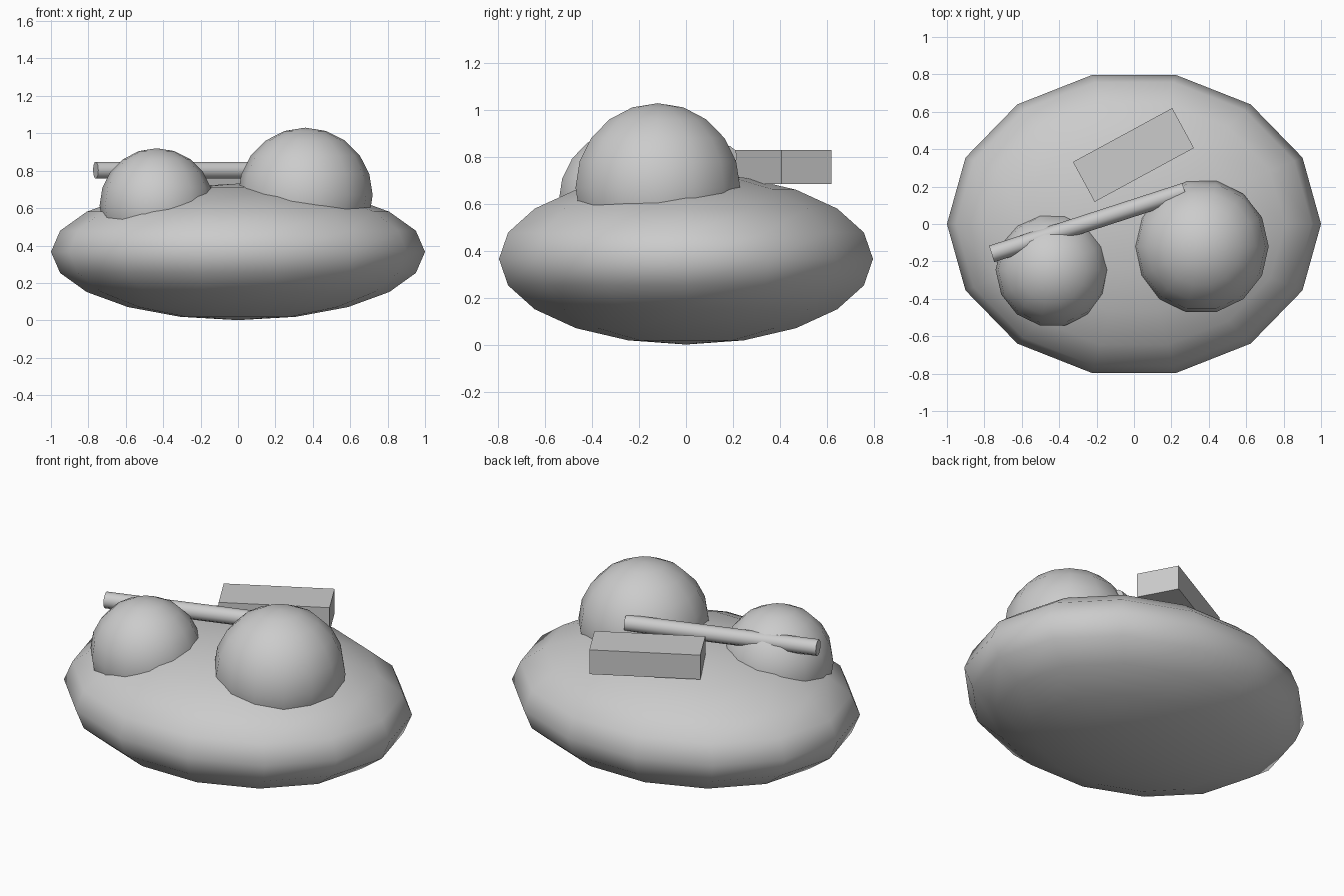
import bpy, bmesh, math
from mathutils import Matrix

if "Cube" in bpy.data.objects:
    bpy.data.objects.remove(bpy.data.objects["Cube"])

grey = bpy.data.materials.new("plain grey")
grey.diffuse_color = (0.6, 0.6, 0.6, 1.0)
grey.use_nodes = True
grey.node_tree.nodes["Principled BSDF"].inputs["Base Color"].default_value = grey.diffuse_color


def finish(name, bm, matrix=None):
    if matrix is not None:
        bm.transform(matrix)
    bmesh.ops.recalc_face_normals(bm, faces=bm.faces)
    mesh = bpy.data.meshes.new(name)
    bm.to_mesh(mesh)
    bm.free()
    mesh.materials.append(grey)
    obj = bpy.data.objects.new(name, mesh)
    bpy.context.collection.objects.link(obj)
    return obj


def ellipsoid(name, centre, radii, segments=14, rings=10):
    """Low-poly ball with a vertex on the +x axis, smooth shaded."""
    bm = bmesh.new()
    cx, cy, cz = centre
    rx, ry, rz = radii
    loops = []
    for i in range(1, rings):
        e = -math.pi / 2 + math.pi * i / rings
        loops.append([bm.verts.new((cx + rx * math.cos(e) * math.cos(a),
                                    cy + ry * math.cos(e) * math.sin(a),
                                    cz + rz * math.sin(e)))
                      for a in (2 * math.pi * k / segments for k in range(segments))])
    bottom = bm.verts.new((cx, cy, cz - rz))
    top = bm.verts.new((cx, cy, cz + rz))
    for k in range(segments):
        n = (k + 1) % segments
        bm.faces.new((bottom, loops[0][n], loops[0][k]))
        bm.faces.new((top, loops[-1][k], loops[-1][n]))
        for lo, hi in zip(loops, loops[1:]):
            bm.faces.new((lo[k], lo[n], hi[n], hi[k]))
    for f in bm.faces:
        f.smooth = True
    return finish(name, bm)


# Flattened main body and the two domes sunk into it
ellipsoid("body", (0, 0, 0.366), (1.0, 0.818, 0.365))
ellipsoid("large_dome", (0.36, -0.12, 0.67), (0.36, 0.36, 0.36))
ellipsoid("small_dome", (-0.435, -0.245, 0.615), (0.305, 0.305, 0.305))

# Thin rod lying across the domes
x0, y0, x1, y1 = -0.761, -0.16, 0.272, 0.175
bm = bmesh.new()
bmesh.ops.create_cone(bm, cap_ends=True, segments=10, radius1=0.046, radius2=0.046,
                      depth=math.hypot(x1 - x0, y1 - y0))
rod = finish("rod", bm,
             Matrix.Translation(((x0 + x1) / 2, (y0 + y1) / 2, 0.803))
             @ Matrix.Rotation(math.atan2(y1 - y0, x1 - x0), 4, 'Z')
             @ Matrix.Rotation(math.pi / 2, 4, 'Y'))
for p in rod.data.polygons:
    p.use_smooth = len(p.vertices) == 4

# Turned block at the back
bm = bmesh.new()
bmesh.ops.create_cube(bm, size=1)
finish("block", bm,
       Matrix.Translation((-0.003, 0.369, 0.757))
       @ Matrix.Rotation(math.radians(28.5), 4, 'Z')
       @ Matrix.Diagonal((0.604, 0.243, 0.145, 1)))
